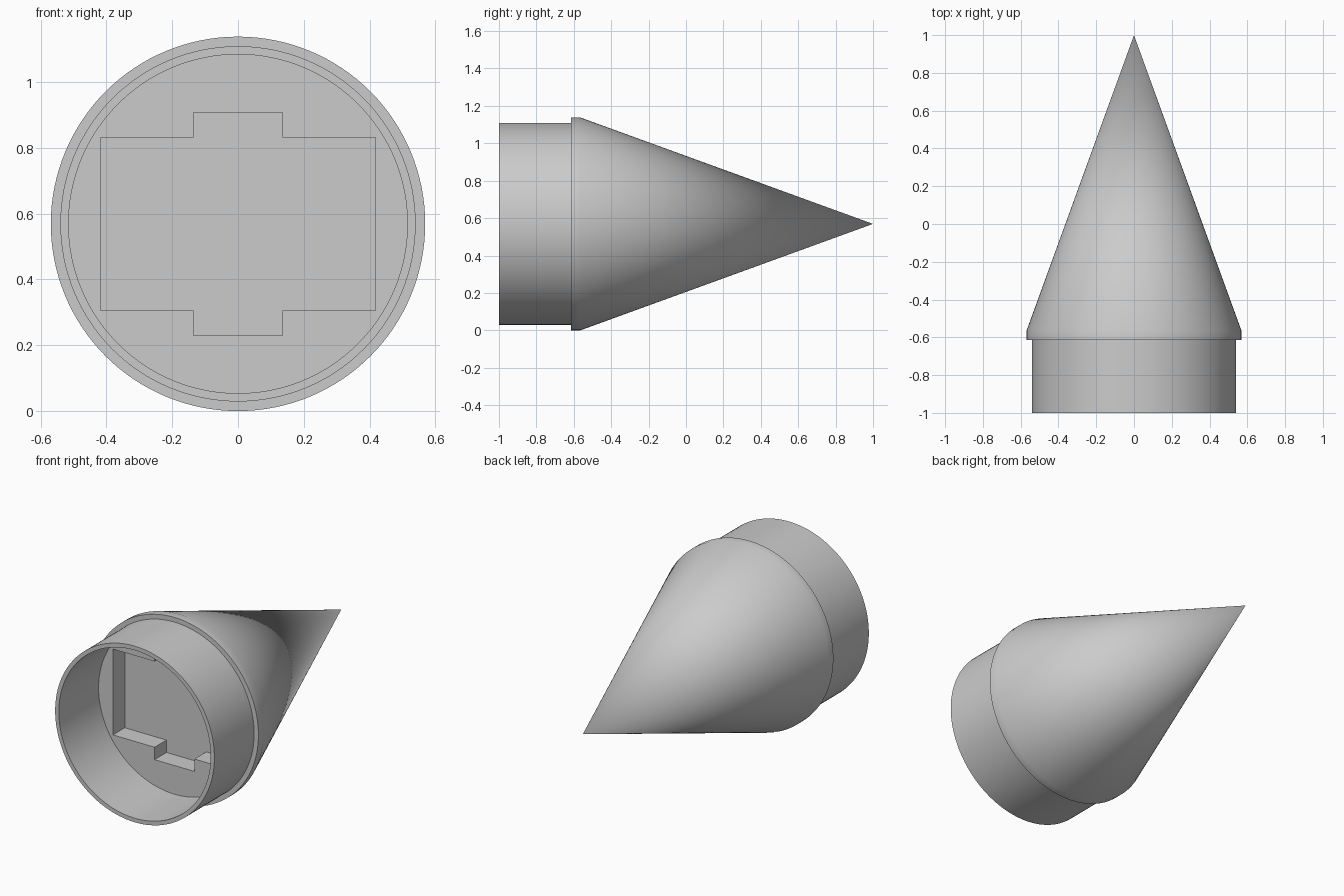
import bpy, bmesh, math
from mathutils import Vector

cube = bpy.data.objects.get("Cube")
if cube:
    bpy.data.objects.remove(cube, do_unlink=True)

R = 0.569           # rim radius, also the height of the axis
SEGMENTS = 128
FLOOR_Y = -0.615    # closed end of the sleeve
POCKET_Y = -0.5     # bottom of the recessed pocket

grey = bpy.data.materials.new("plain grey")
grey.use_nodes = True
colour = (0.6, 0.6, 0.6, 1)
grey.diffuse_color = colour
grey.node_tree.nodes["Principled BSDF"].inputs["Base Color"].default_value = colour


def make_object(name, bm):
    bmesh.ops.recalc_face_normals(bm, faces=bm.faces[:])
    mesh = bpy.data.meshes.new(name)
    bm.to_mesh(mesh)
    bm.free()
    mesh.materials.append(grey)
    obj = bpy.data.objects.new(name, mesh)
    bpy.context.collection.objects.link(obj)
    return obj


# Nose cone: sleeve, rim and point turned around the y axis as (radius, y)
profile = [(0.515, FLOOR_Y), (0.515, -1), (0.54, -1), (0.54, FLOOR_Y),
           (R, FLOOR_Y), (R, -0.565), (0, 1)]
bm = bmesh.new()
verts = [bm.verts.new((r, y, R)) for r, y in profile]
edges = [bm.edges.new(pair) for pair in zip(verts, verts[1:])]
bmesh.ops.spin(bm, geom=verts + edges, cent=(0, 0, R), axis=(0, 1, 0),
               angle=math.tau, steps=SEGMENTS)
bmesh.ops.remove_doubles(bm, verts=bm.verts[:], dist=0.0001)
bmesh.ops.holes_fill(bm, edges=[e for e in bm.edges if e.is_boundary], sides=0)
cone = make_object("nose_cone", bm)

# Pocket cutter: wide rectangle with a centred notch above and below
quarter = [(0.418, 0.263), (0.135, 0.263), (0.135, 0.339)]
half = quarter + [(-x, z) for x, z in reversed(quarter)]
outline = half + [(-x, -z) for x, z in half]
bm = bmesh.new()
face = bm.faces.new([bm.verts.new((x, FLOOR_Y - 0.1, R + z)) for x, z in outline])
walls = bmesh.ops.extrude_face_region(bm, geom=[face])
bmesh.ops.translate(bm, vec=Vector((0, POCKET_Y - FLOOR_Y + 0.1, 0)),
                    verts=[v for v in walls["geom"] if isinstance(v, bmesh.types.BMVert)])
cutter = make_object("pocket_cutter", bm)
cutter.hide_render = True

# Cut the pocket, then smooth the round surfaces only
bpy.ops.object.select_all(action="DESELECT")
bpy.context.view_layer.objects.active = cone
cone.select_set(True)
cut = cone.modifiers.new("pocket", "BOOLEAN")
cut.operation = "DIFFERENCE"
cut.solver = "EXACT"
cut.object = cutter
bpy.ops.object.modifier_apply(modifier=cut.name)
bpy.data.objects.remove(cutter, do_unlink=True)
bpy.ops.object.shade_smooth_by_angle(angle=math.radians(30))
